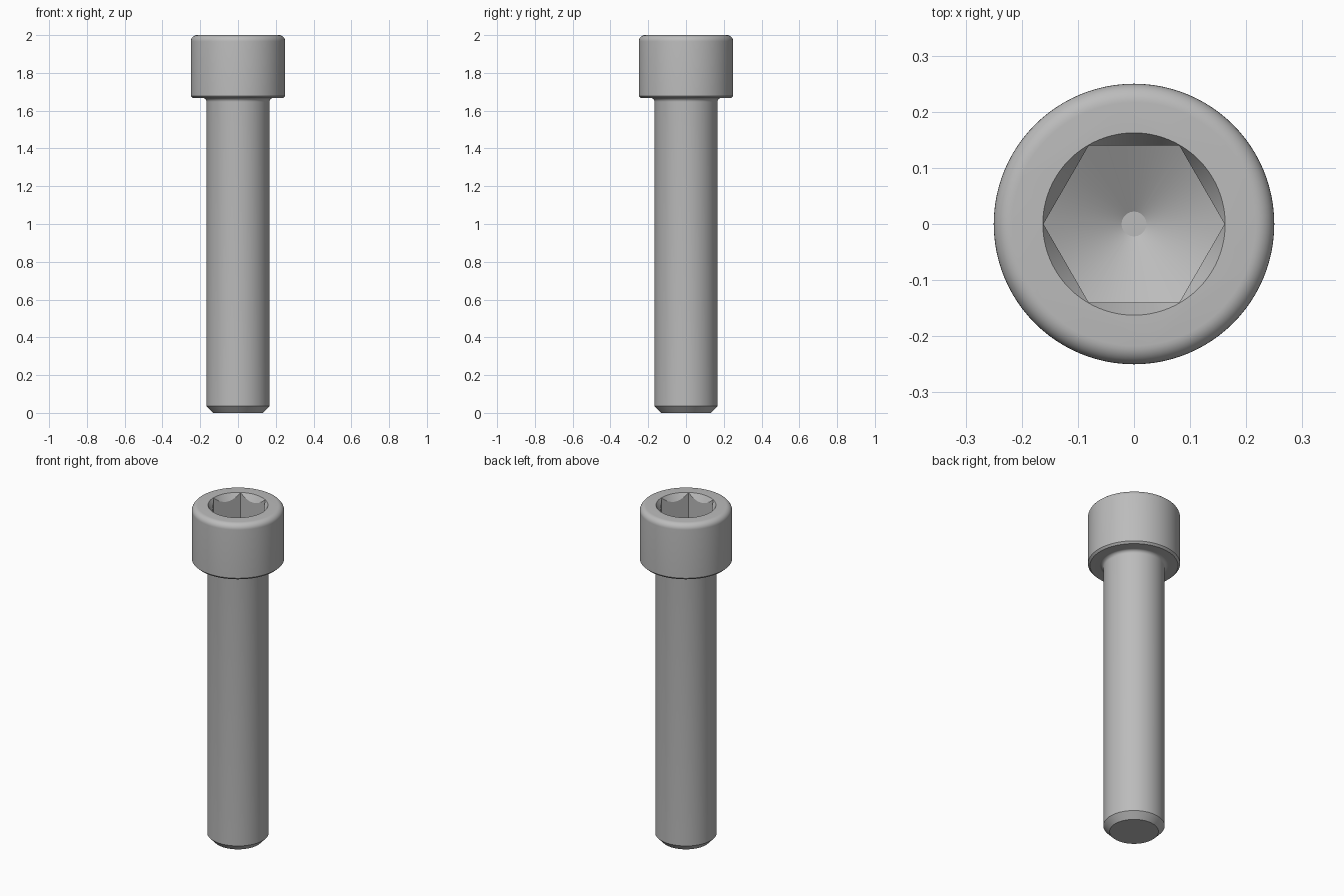
import bpy, bmesh
from math import sin, cos, pi, radians

if "Cube" in bpy.data.objects:
    bpy.data.objects.remove(bpy.data.objects["Cube"], do_unlink=True)

steel = bpy.data.materials.new("grey_steel")
steel.use_nodes = True
color = (0.5, 0.5, 0.5, 1)
steel.diffuse_color = color
steel.node_tree.nodes["Principled BSDF"].inputs["Base Color"].default_value = color


def lathe(name, profile, sides=96):
    """Closed solid of revolution about z from (radius, height) points, low to high."""
    bm = bmesh.new()
    rings = []
    for r, z in profile:
        rings.append([bm.verts.new((r * cos(2 * pi * i / sides), r * sin(2 * pi * i / sides), z))
                      for i in range(sides)])
    for low, high in zip(rings, rings[1:]):
        for i in range(sides):
            j = (i + 1) % sides
            bm.faces.new((low[i], low[j], high[j], high[i]))
    bm.faces.new(rings[0][::-1])
    bm.faces.new(rings[-1])
    mesh = bpy.data.meshes.new(name)
    bm.to_mesh(mesh)
    bm.free()
    mesh.materials.append(steel)
    obj = bpy.data.objects.new(name, mesh)
    bpy.context.collection.objects.link(obj)
    return obj


def arc(r, z, radius, start, end, steps=8):
    """Points of a circular arc in the profile plane."""
    angles = [radians(start + (end - start) * k / steps) for k in range(steps + 1)]
    return [(r + radius * cos(a), z + radius * sin(a)) for a in angles]


def boolean(target, tool, operation):
    """Apply a boolean and discard the tool."""
    mod = target.modifiers.new("cut", "BOOLEAN")
    mod.operation = operation
    mod.solver = "EXACT"
    mod.object = tool
    bpy.context.view_layer.objects.active = target
    bpy.ops.object.modifier_apply(modifier=mod.name)
    bpy.data.objects.remove(tool, do_unlink=True)


SHANK_R, HEAD_R, HEAD_Z = 0.1667, 0.25, 1.6667
ROUND, FILLET, CHAMFER = 0.033, 0.02, 0.011
HEX_R, SOCKET_Z = 0.1615, 1.833

# Shank with chamfered tip, fillet under the head, and rounded cylindrical head
profile = [(SHANK_R - 0.034, 0), (SHANK_R, 0.036)]
profile += arc(SHANK_R + FILLET, HEAD_Z - FILLET, FILLET, 180, 90)
profile += [(HEAD_R - CHAMFER, HEAD_Z), (HEAD_R, HEAD_Z + CHAMFER)]
profile += arc(HEAD_R - ROUND, 2 - ROUND, ROUND, 0, 90)
screw = lathe("socket_head_screw", profile)

# Hexagonal socket with a conical drilled bottom
socket = lathe("socket_cutter", [(HEX_R, 1.6), (HEX_R, 2.1)], sides=6)
drill = lathe("drill_cutter", [(0.022, SOCKET_Z - 0.08), (HEX_R, SOCKET_Z),
                               (HEX_R + 0.05, SOCKET_Z + 0.03), (HEX_R + 0.05, 2.2)])
boolean(socket, drill, "INTERSECT")
boolean(screw, socket, "DIFFERENCE")

# Conical countersink around the socket mouth
slope = 1.73
countersink = lathe("countersink_cutter", [(0.09, 2 - slope * (HEX_R + 0.001 - 0.09)),
                                           (HEX_R + 0.001 + 0.05 / slope, 2.05)])
boolean(screw, countersink, "DIFFERENCE")

# Smooth turned surfaces, crisp edges
bpy.ops.object.select_all(action="DESELECT")
screw.select_set(True)
bpy.context.view_layer.objects.active = screw
bpy.ops.object.shade_smooth_by_angle(angle=radians(25))
